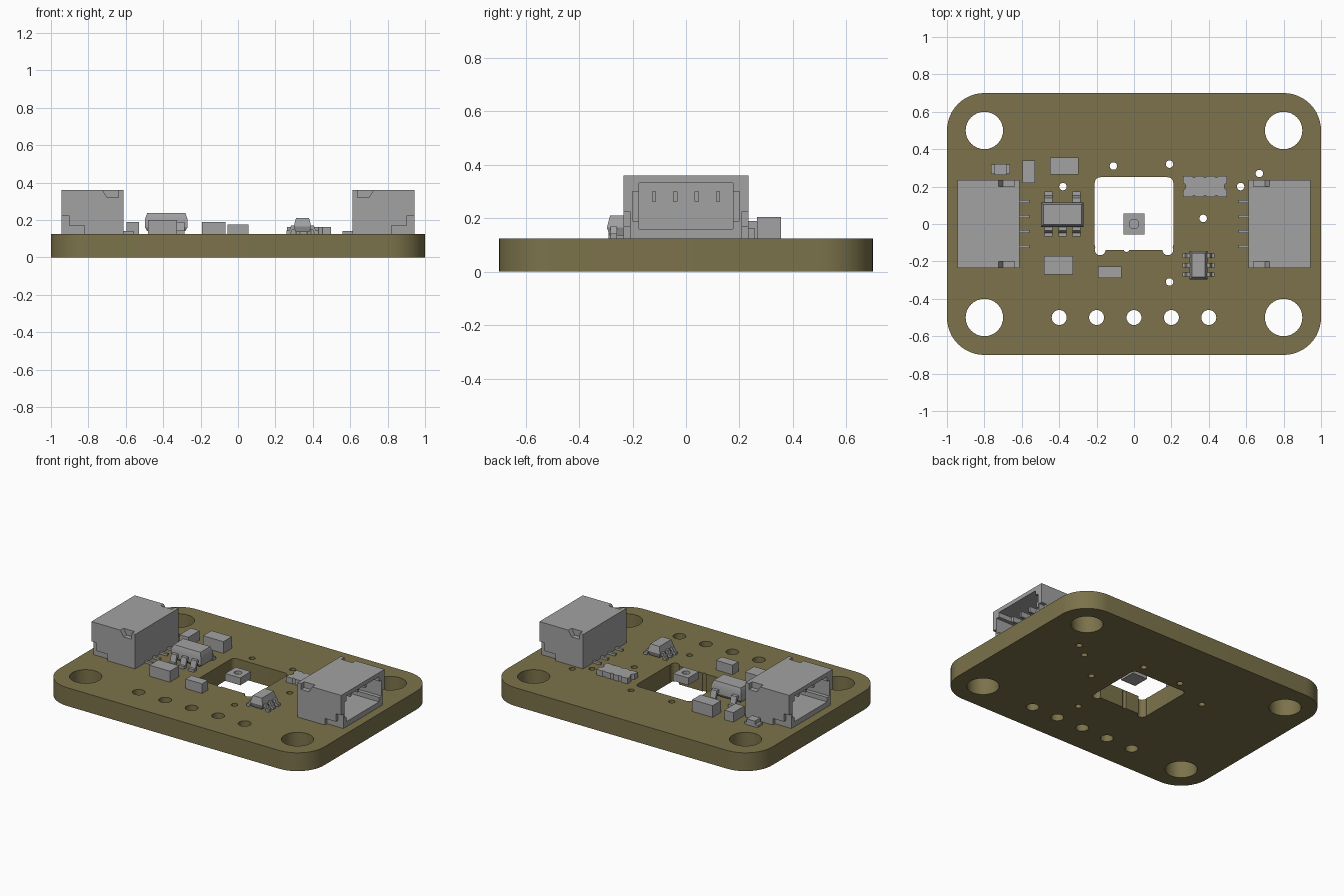
import bpy, bmesh, math
from mathutils import Vector

if "Cube" in bpy.data.objects:
    bpy.data.objects.remove(bpy.data.objects["Cube"])


def material(name, rgb):
    m = bpy.data.materials.new(name)
    m.use_nodes = True
    m.diffuse_color = (*rgb, 1)
    m.node_tree.nodes["Principled BSDF"].inputs["Base Color"].default_value = (*rgb, 1)
    return m


OLIVE = material("olive board", (0.2, 0.17, 0.07))
GRAY = material("component gray", (0.36, 0.36, 0.36))
TOP = 0.125  # upper surface of the board


# ---------- helpers ----------
def loft(bm, rings):
    """Closed solid through rings that have equal point counts."""
    loops = [[bm.verts.new(p) for p in ring] for ring in rings]
    n = len(loops[0])
    faces = [bm.faces.new(loops[0]), bm.faces.new(loops[-1])]
    for a, b in zip(loops, loops[1:]):
        faces += [bm.faces.new((a[i], a[(i + 1) % n], b[(i + 1) % n], b[i])) for i in range(n)]
    bmesh.ops.recalc_face_normals(bm, faces=faces)


def prism(bm, pts, lo, hi, axis="z"):
    place = {"x": lambda p, h: (h, p[0], p[1]),
             "y": lambda p, h: (p[0], h, p[1]),
             "z": lambda p, h: (p[0], p[1], h)}[axis]
    loft(bm, [[place(p, h) for p in pts] for h in (lo, hi)])


def rect(x0, x1, y0, y1):
    return [(x0, y0), (x1, y0), (x1, y1), (x0, y1)]


def box(bm, x0, x1, y0, y1, z0, z1):
    prism(bm, rect(x0, x1, y0, y1), z0, z1)


def circle(x, y, r, n=32):
    return [(x + r * math.cos(2 * math.pi * i / n), y + r * math.sin(2 * math.pi * i / n))
            for i in range(n)]


def rounded(x0, x1, y0, y1, r, n=12):
    pts = []
    corners = [(x1 - r, y1 - r), (x0 + r, y1 - r), (x0 + r, y0 + r), (x1 - r, y0 + r)]
    for k, (cx, cy) in enumerate(corners):
        for i in range(n + 1):
            a = math.pi / 2 * (k + i / n)
            pts.append((cx + r * math.cos(a), cy + r * math.sin(a)))
    return pts


def finish(name, bm, mat, cut=None):
    """Make the object, subtracting the cutter mesh if there is one."""
    me = bpy.data.meshes.new(name)
    bm.to_mesh(me)
    bm.free()
    ob = bpy.data.objects.new(name, me)
    bpy.context.collection.objects.link(ob)
    if cut:
        cutter = finish(name + "_cutter", cut, mat)
        cutter.hide_render = True
        mod = ob.modifiers.new("cut", "BOOLEAN")
        mod.object, mod.operation, mod.solver = cutter, "DIFFERENCE", "EXACT"
        mod.use_self = True
        deps = bpy.context.evaluated_depsgraph_get()
        ob.data = bpy.data.meshes.new_from_object(ob.evaluated_get(deps))
        ob.modifiers.clear()
        bpy.data.objects.remove(cutter)
    ob.data.materials.clear()
    ob.data.materials.append(mat)
    ob.data.shade_smooth()
    ob.data.set_sharp_from_angle(angle=math.radians(25))
    return ob


# ---------- circuit board ----------
board, holes = bmesh.new(), bmesh.new()
prism(board, rounded(-1, 1, -0.7, 0.7, 0.2), 0, TOP)


def drill(x, y, r):
    prism(holes, circle(x, y, r), -0.1, 0.3)


for sx in (-1, 1):
    for sy in (-1, 1):
        drill(0.8 * sx, 0.5 * sy, 0.1)
    drill(0.181 * sx, -0.138, 0.029)      # relief at window corners
for i in range(5):
    drill(-0.4 + 0.2 * i, -0.5, 0.04)
for x, y in [(-0.11, 0.31), (0.19, 0.32), (0.67, 0.27), (0.57, 0.2),
             (0.37, 0.03), (0.19, -0.31), (-0.38, 0.2)]:
    drill(x, y, 0.02)
drill(-0.04, -0.133, 0.016)
prism(holes, rounded(-0.21, 0.21, -0.14, 0.25, 0.03, 6), -0.1, 0.3)
finish("circuit_board", board, OLIVE, holes)


# ---------- side connectors ----------
def connector(name, s):
    bm, cut = bmesh.new(), bmesh.new()
    box(bm, s * 0.613, s * 0.943, -0.234, 0.234, TOP, 0.36)
    # mouth with side niches
    box(cut, s * 0.68, s * 1.1, -0.175, 0.175, 0.16, 0.332)
    box(cut, s * 0.72, s * 1.1, -0.2, 0.2, 0.19, 0.3)
    # corner recesses on both flanks
    low = [(0.82, 0.1), (0.82, 0.17), (0.903, 0.17), (0.903, 0.225), (1, 0.225), (1, 0.1)]
    high = [(0.64, 0.4), (0.64, 0.32), (0.7, 0.32), (0.727, 0.365), (0.727, 0.4)]
    for t in (-1, 1):
        prism(cut, [(s * x, z) for x, z in low], t * 0.21, t * 0.3, "y")
        prism(cut, [(s * x, z) for x, z in high], t * 0.2, t * 0.3, "y")
    finish(name + "_connector_shell", bm, GRAY, cut)
    # contacts and solder tails
    bm = bmesh.new()
    for y in (-0.12, -0.04, 0.04, 0.12):
        box(bm, s * 0.66, s * 0.88, y - 0.008, y + 0.008, 0.262, 0.3)
        box(bm, s * 0.56, s * 0.63, y - 0.008, y + 0.008, TOP, 0.14)
    finish(name + "_connector_pins", bm, GRAY)


connector("left", 1)
connector("right", -1)

# ---------- plain block components ----------
blocks = {
    "tall_capacitor": (-0.595, -0.528, 0.22, 0.34, 0.19),
    "rear_capacitor": (-0.45, -0.296, 0.265, 0.356, 0.205),
    "front_capacitor": (-0.48, -0.325, -0.27, -0.172, 0.2),
    "small_capacitor": (-0.193, -0.068, -0.29, -0.226, 0.19),
    "lamp_base": (-0.765, -0.663, 0.266, 0.318, 0.14),
    "lamp_lens": (-0.745, -0.683, 0.262, 0.322, 0.165),
}
for name, (x0, x1, y0, y1, h) in blocks.items():
    bm = bmesh.new()
    box(bm, x0, x1, y0, y1, TOP, h)
    finish(name, bm, GRAY)


# ---------- leaded chips ----------
def chip_body(name, x0, x1, y0, y1, levels):
    """Moulded body; levels are (height, inset) pairs."""
    bm = bmesh.new()
    loft(bm, [[(x, y, z) for x, y in rect(x0 + d, x1 - d, y0 + d, y1 - d)] for z, d in levels])
    finish(name, bm, GRAY)


def lead(bm, root, out, width, reach, rise):
    """Gull-wing lead leaving the body at root along the direction out."""
    shape = [(-0.3, rise - 0.02), (-0.3, rise), (0.4, rise), (0.65, 0.018), (1, 0.018),
             (1, 0), (0.45, 0), (0.2, rise - 0.02)]
    root, out = Vector((*root, TOP)), Vector((*out, 0))
    side = Vector((-out.y, out.x, 0)) * width / 2
    loft(bm, [[root + out * (d * reach) + Vector((0, 0, z)) + side * k for d, z in shape]
              for k in (-1, 1)])


chip_body("regulator_body", -0.497, -0.27, -0.015, 0.115,
          [(0.14, 0.012), (0.16, 0), (0.205, 0), (0.238, 0.012)])
bm = bmesh.new()
for x in (-0.458, -0.383, -0.308):
    lead(bm, (x, -0.015), (0, -1), 0.042, 0.052, 0.065)
    if x != -0.383:
        lead(bm, (x, 0.115), (0, 1), 0.042, 0.058, 0.065)
finish("regulator_leads", bm, GRAY)

chip_body("transistor_body", 0.298, 0.392, -0.296, -0.144,
          [(0.135, 0.01), (0.165, 0), (0.21, 0.012)])
bm = bmesh.new()
for y in (-0.17, -0.22, -0.27):
    lead(bm, (0.3, y), (-1, 0), 0.024, 0.04, 0.045)
    lead(bm, (0.39, y), (1, 0), 0.024, 0.04, 0.045)
finish("transistor_leads", bm, GRAY)

# ---------- resistor array with hollowed edges ----------
bm, cut = bmesh.new(), bmesh.new()
box(bm, 0.263, 0.497, 0.144, 0.257, TOP, 0.163)
for x in (0.257, 0.503):
    prism(cut, circle(x, 0.2, 0.02, 16), 0.1, 0.3)
for i in range(3):
    for y in (0.14, 0.261):
        prism(cut, circle(0.32 + 0.06 * i, y, 0.012, 12), 0.1, 0.3)
finish("resistor_array", bm, GRAY, cut)

# ---------- sensor over the window ----------
bm, cut = bmesh.new(), bmesh.new()
box(bm, -0.057, 0.057, -0.057, 0.057, TOP, 0.175)
prism(cut, circle(0, 0, 0.025), 0.155, 0.3)
finish("sensor", bm, GRAY, cut)
